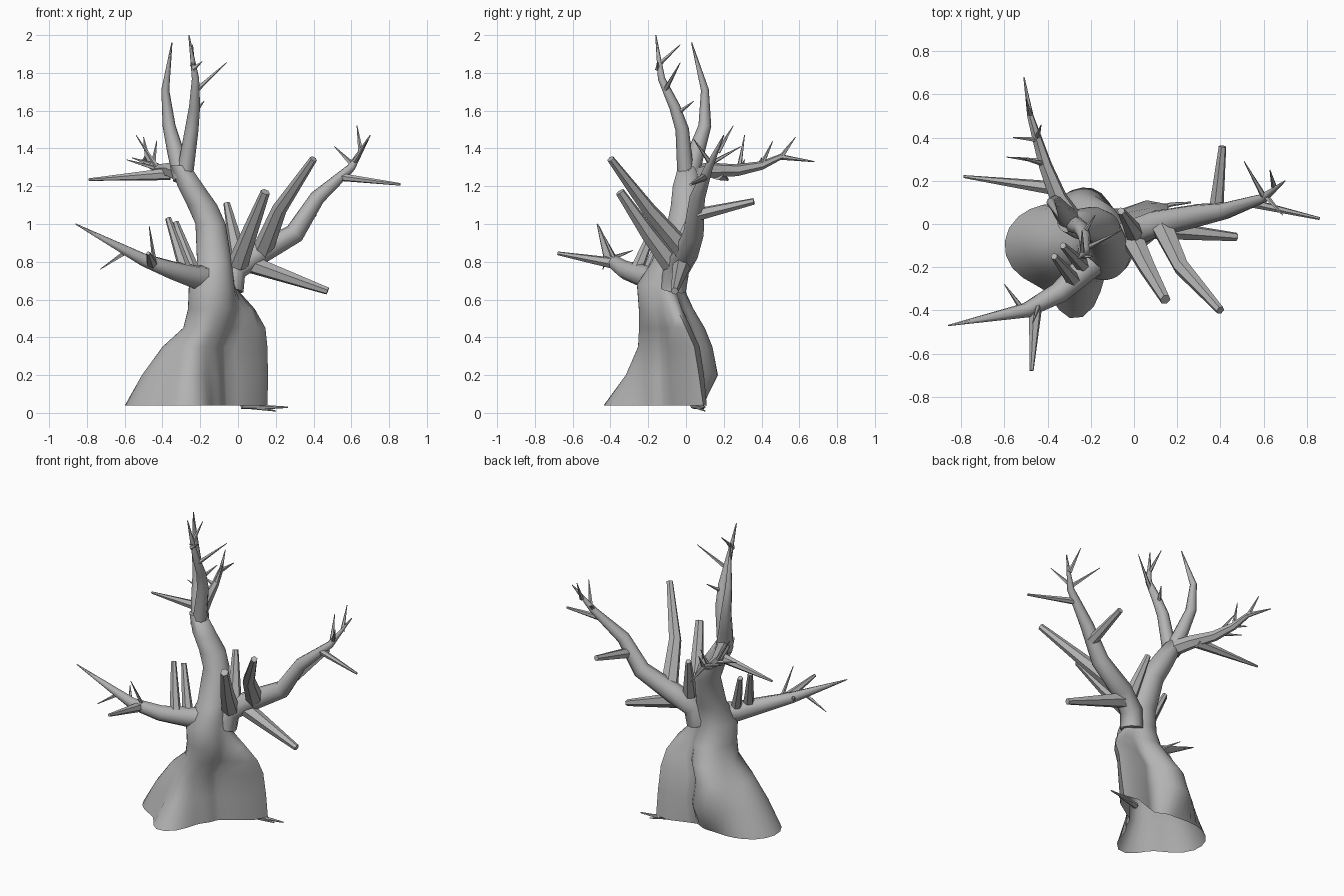
import bpy
import bmesh
from math import cos, sin, pi, radians
from mathutils import Vector

old_cube = bpy.data.objects.get("Cube")
if old_cube:
    bpy.data.objects.remove(old_cube, do_unlink=True)

# Single bark colour
bark = bpy.data.materials.new("grey_bark")
bark.use_nodes = True
bark_colour = (0.45, 0.45, 0.45, 1)
bark.diffuse_color = bark_colour
bark.node_tree.nodes["Principled BSDF"].inputs["Base Color"].default_value = bark_colour


def loft(name, rings, cap_start=True, cap_end=True, sharp=50):
    """Skin a list of equally sized closed rings into one smooth object."""
    bm = bmesh.new()
    loops = [[bm.verts.new(point) for point in ring] for ring in rings]
    count = len(loops[0])
    for low, high in zip(loops, loops[1:]):
        for i in range(count):
            j = (i + 1) % count
            bm.faces.new((low[i], low[j], high[j], high[i]))
    if cap_start:
        bm.faces.new(list(reversed(loops[0])))
    if cap_end:
        bm.faces.new(loops[-1])
    mesh = bpy.data.meshes.new(name)
    bm.to_mesh(mesh)
    bm.free()
    mesh.materials.append(bark)
    obj = bpy.data.objects.new(name, mesh)
    bpy.context.collection.objects.link(obj)
    bpy.ops.object.select_all(action="DESELECT")
    obj.select_set(True)
    bpy.context.view_layer.objects.active = obj
    bpy.ops.object.shade_smooth_by_angle(angle=radians(sharp))


def limb(name, start_radius, end_radius, *path, sides=6, fullness=1.0):
    """Tapered tube along a path; a higher fullness keeps it thick for longer."""
    points = [Vector(p) for p in path]
    last = len(points) - 1
    travelled = [0.0]
    for a, b in zip(points, points[1:]):
        travelled.append(travelled[-1] + (b - a).length)
    previous = (points[1] - points[0]).normalized()
    side = previous.orthogonal().normalized()
    rings = []
    for i, point in enumerate(points):
        tangent = (points[min(i + 1, last)] - points[max(i - 1, 0)]).normalized()
        side = previous.rotation_difference(tangent) @ side
        previous = tangent
        other = tangent.cross(side)
        taper = (travelled[i] / travelled[-1]) ** fullness
        radius = start_radius + (end_radius - start_radius) * taper
        rings.append([point + radius * (side * cos(k * 2 * pi / sides) + other * sin(k * 2 * pi / sides))
                      for k in range(sides)])
    loft(name, rings)


def trunk_ring(x, y, z, body, left=0, front=0, flank=0, back=0, flank_angle=20, count=36):
    """Round section pulled out into root lobes, with a vertex on the flank's edge."""
    lobes = ((180, left, 2.2), (261, front, 9), (flank_angle, flank, 22), (91, back, 3.5))
    ring = []
    for k in range(count):
        angle = radians(flank_angle) + k * 2 * pi / count
        radius = body
        for direction, reach, sharpness in lobes:
            pull = max(0.0, cos(angle - radians(direction))) ** sharpness
            radius += max(0.0, reach - body) * pull
        ring.append((x + radius * cos(angle), y + radius * sin(angle), z))
    return ring


# Trunk with flared roots, open underneath
loft("trunk", [
    trunk_ring(-0.22, -0.1, 0.04, 0.15, left=0.38, front=0.34, flank=0.42, back=0.19, flank_angle=27),
    trunk_ring(-0.22, -0.1, 0.2, 0.145, left=0.29, front=0.22, flank=0.41, back=0.27, flank_angle=24),
    trunk_ring(-0.22, -0.1, 0.35, 0.14, left=0.18, front=0.155, flank=0.4, back=0.24, flank_angle=21),
    trunk_ring(-0.16, -0.1, 0.45, 0.13, front=0.15, flank=0.32, back=0.2, flank_angle=18),
    trunk_ring(-0.135, -0.12, 0.55, 0.13, flank=0.235, back=0.16, flank_angle=18),
    trunk_ring(-0.14, -0.14, 0.68, 0.12),
    trunk_ring(-0.125, -0.09, 0.8, 0.092),
    trunk_ring(-0.145, -0.02, 1.0, 0.08),
    trunk_ring(-0.19, 0, 1.1, 0.08),
    trunk_ring(-0.25, 0, 1.2, 0.07),
    trunk_ring(-0.305, 0.01, 1.31, 0.05),
], cap_start=False, sharp=70)
limb("root_spike", 0.02, 0.004, (0.02, 0.04, 0.04), (0.17, 0.09, 0.03), (0.265, 0.1, 0.03))
limb("root_spike_low", 0.014, 0.003, (0.05, 0.05, 0.035), (0.2, 0.1, 0.01))

# Crown fork
limb("crown_fork_right", 0.055, 0.003, (-0.29, 0.01, 1.24), (-0.335, 0.06, 1.4), (-0.365, 0.1, 1.52),
     (-0.385, 0.1, 1.71), (-0.35, 0.03, 1.96), sides=8)
limb("crown_fork_left", 0.045, 0.003, (-0.285, 0, 1.24), (-0.245, -0.02, 1.5), (-0.23, -0.06, 1.62),
     (-0.225, -0.13, 1.77), (-0.26, -0.16, 2), sides=8, fullness=1.4)
crown_twigs = [
    ((-0.22, -0.11, 1.71), (-0.06, -0.03, 1.855)),
    ((-0.23, -0.04, 1.59), (-0.18, 0.04, 1.65)),
    ((-0.24, -0.15, 1.84), (-0.24, -0.03, 1.95)),
    ((-0.24, -0.15, 1.82), (-0.19, -0.15, 1.86)),
]

# Branch reaching to the back
limb("back_branch", 0.05, 0.003, (-0.27, 0, 1.25), (-0.35, 0.12, 1.285), (-0.41, 0.27, 1.285),
     (-0.45, 0.4, 1.31), (-0.48, 0.5, 1.355), (-0.51, 0.68, 1.33), fullness=1.1)
limb("back_branch_spur", 0.034, 0.007, (-0.36, 0.165, 1.265), (-0.79, 0.22, 1.235))
back_twigs = [
    ((-0.42, 0.28, 1.29), (-0.54, 0.31, 1.47)),
    ((-0.42, 0.29, 1.29), (-0.59, 0.31, 1.34)),
    ((-0.44, 0.39, 1.31), (-0.56, 0.4, 1.35)),
    ((-0.45, 0.4, 1.31), (-0.43, 0.46, 1.44)),
    ((-0.48, 0.5, 1.35), (-0.5, 0.58, 1.46)),
]

# Large branch on the left side, with its stubs
limb("left_branch", 0.07, 0.003, (-0.04, -0.07, 0.65), (-0.02, -0.05, 0.76), (0.1, 0, 0.84), (0.3, 0.04, 0.95),
     (0.42, 0.06, 1.14), (0.6, 0.12, 1.3), (0.7, 0.2, 1.47), sides=8, fullness=1.7)
limb("left_stub_inner", 0.055, 0.025, (0, -0.08, 0.79), (0.06, -0.2, 0.95), (0.145, -0.35, 1.17))
limb("left_stub_outer", 0.055, 0.02, (0.13, -0.01, 0.86), (0.22, -0.2, 1.08), (0.4, -0.4, 1.345))
limb("left_stub_low", 0.05, 0.02, (0.06, -0.02, 0.79), (0.475, -0.06, 0.645))
limb("left_stub_upright", 0.045, 0.018, (0, -0.04, 0.84), (-0.06, 0.06, 1.11))
limb("left_stub_back", 0.035, 0.018, (0.38, 0.06, 1.05), (0.41, 0.36, 1.12))
limb("left_spur", 0.022, 0.007, (0.53, 0.1, 1.25), (0.86, 0.025, 1.21))
left_twigs = [
    ((0.6, 0.13, 1.32), (0.51, 0.29, 1.41)),
    ((0.65, 0.17, 1.38), (0.63, 0.25, 1.52)),
    ((0.61, 0.13, 1.32), (0.69, 0.04, 1.45)),
]

# Branch on the right side, with its stubs
limb("right_branch", 0.07, 0.003, (-0.16, -0.15, 0.71), (-0.23, -0.21, 0.72), (-0.35, -0.32, 0.755),
     (-0.5, -0.4, 0.81), (-0.86, -0.47, 1), sides=8)
limb("right_stub_front", 0.032, 0.01, (-0.455, -0.37, 0.79), (-0.475, -0.68, 0.845))
limb("right_stub_outer", 0.035, 0.016, (-0.28, -0.26, 0.76), (-0.37, -0.15, 1.03))
limb("right_stub_inner", 0.035, 0.016, (-0.23, -0.2, 0.74), (-0.33, -0.1, 1.01))
right_twigs = [
    ((-0.52, -0.39, 0.82), (-0.6, -0.28, 0.86)),
    ((-0.58, -0.41, 0.86), (-0.73, -0.44, 0.76)),
    ((-0.44, -0.37, 0.79), (-0.47, -0.46, 0.99)),
]

# Fine twigs
for place, twigs in (("crown", crown_twigs), ("back", back_twigs), ("left", left_twigs), ("right", right_twigs)):
    for number, (base, tip) in enumerate(twigs, start=1):
        limb(f"{place}_twig_{number}", 0.014, 0.002, base, tip, sides=5)
